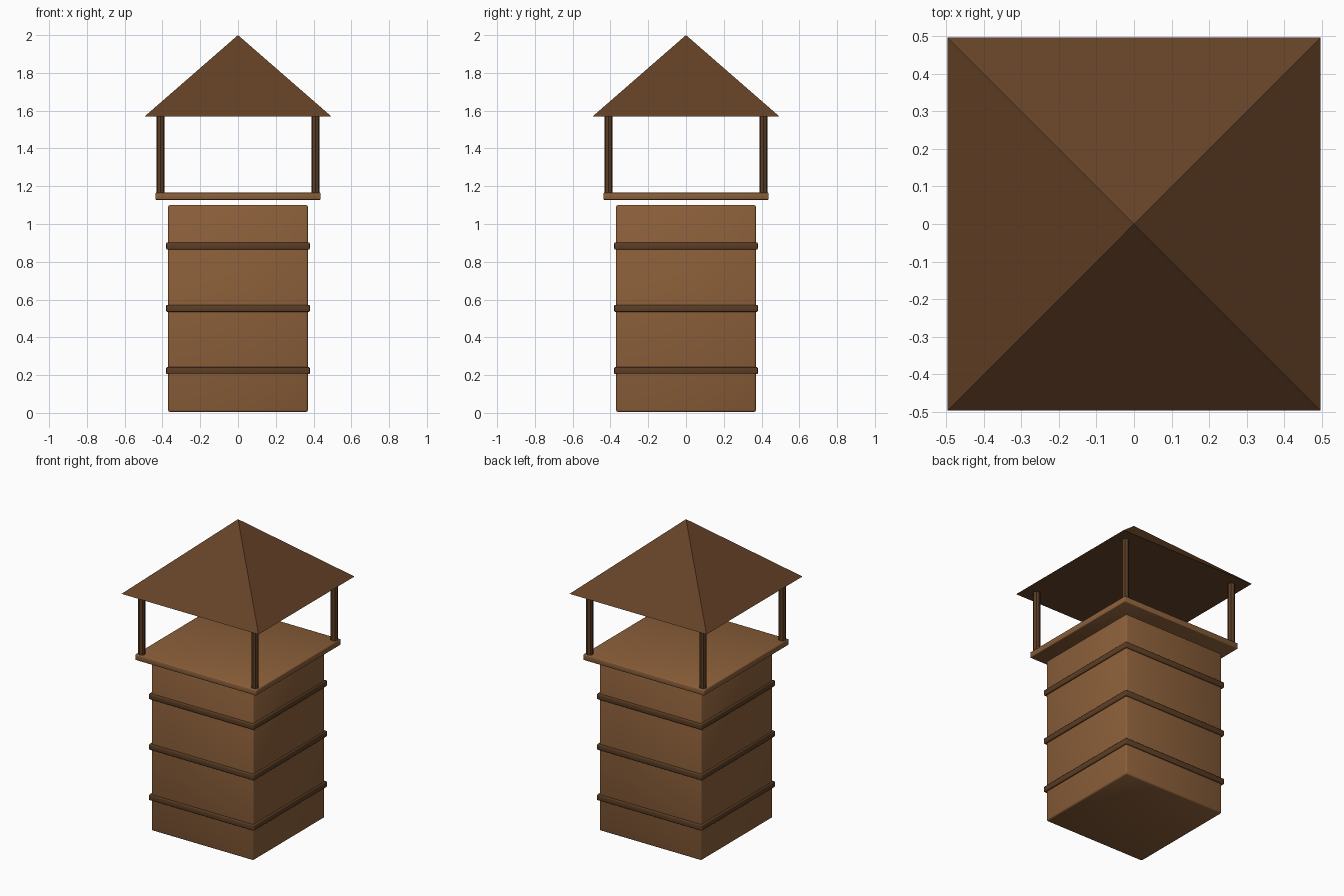
import bpy
from math import radians, sqrt

old = bpy.data.objects.get("Cube")
if old:
    bpy.data.objects.remove(old, do_unlink=True)


def material(name, color):
    m = bpy.data.materials.new(name)
    m.use_nodes = True
    m.diffuse_color = (*color, 1)
    bsdf = next(n for n in m.node_tree.nodes if n.type == 'BSDF_PRINCIPLED')
    bsdf.inputs["Base Color"].default_value = (*color, 1)
    return m


light_wood = material("light wood", (0.26, 0.115, 0.042))
dark_wood = material("dark wood", (0.105, 0.047, 0.018))
roof_wood = material("roof wood", (0.13, 0.055, 0.02))


def slab(name, half, bottom, top, mat, bevel):
    """Square block with softly rounded edges."""
    bpy.ops.mesh.primitive_cube_add(size=1, location=(0, 0, (bottom + top) / 2))
    ob = bpy.context.object
    ob.name = name
    ob.scale = (half * 2, half * 2, top - bottom)
    bpy.ops.object.transform_apply(location=False, rotation=False, scale=True)
    ob.data.materials.append(mat)
    mod = ob.modifiers.new("soft edges", 'BEVEL')
    mod.width = bevel
    mod.segments = 2
    bpy.ops.object.shade_smooth()
    return ob


# Tower body with three bands around it
slab("body", 0.37, 0.005, 1.1, light_wood, 0.01)
for i, z in enumerate((0.205, 0.535, 0.865)):
    slab(f"band_{i + 1}", 0.38, z, z + 0.037, dark_wood, 0.005)

# Floating lookout platform
slab("platform", 0.438, 1.128, 1.166, light_wood, 0.005)

# Corner posts
for side, x in (("right", -0.41), ("left", 0.41)):
    for end, y in (("front", -0.41), ("back", 0.41)):
        bpy.ops.mesh.primitive_cylinder_add(
            vertices=8, radius=0.022, depth=0.435, location=(x, y, 1.37))
        post = bpy.context.object
        post.name = f"{end}_{side}_post"
        post.data.materials.append(dark_wood)

# Pyramid roof
bpy.ops.mesh.primitive_cone_add(
    vertices=4, radius1=0.496 * sqrt(2), depth=0.432,
    location=(0, 0, 1.784), rotation=(0, 0, radians(45)))
roof = bpy.context.object
roof.name = "roof"
roof.data.materials.append(roof_wood)
